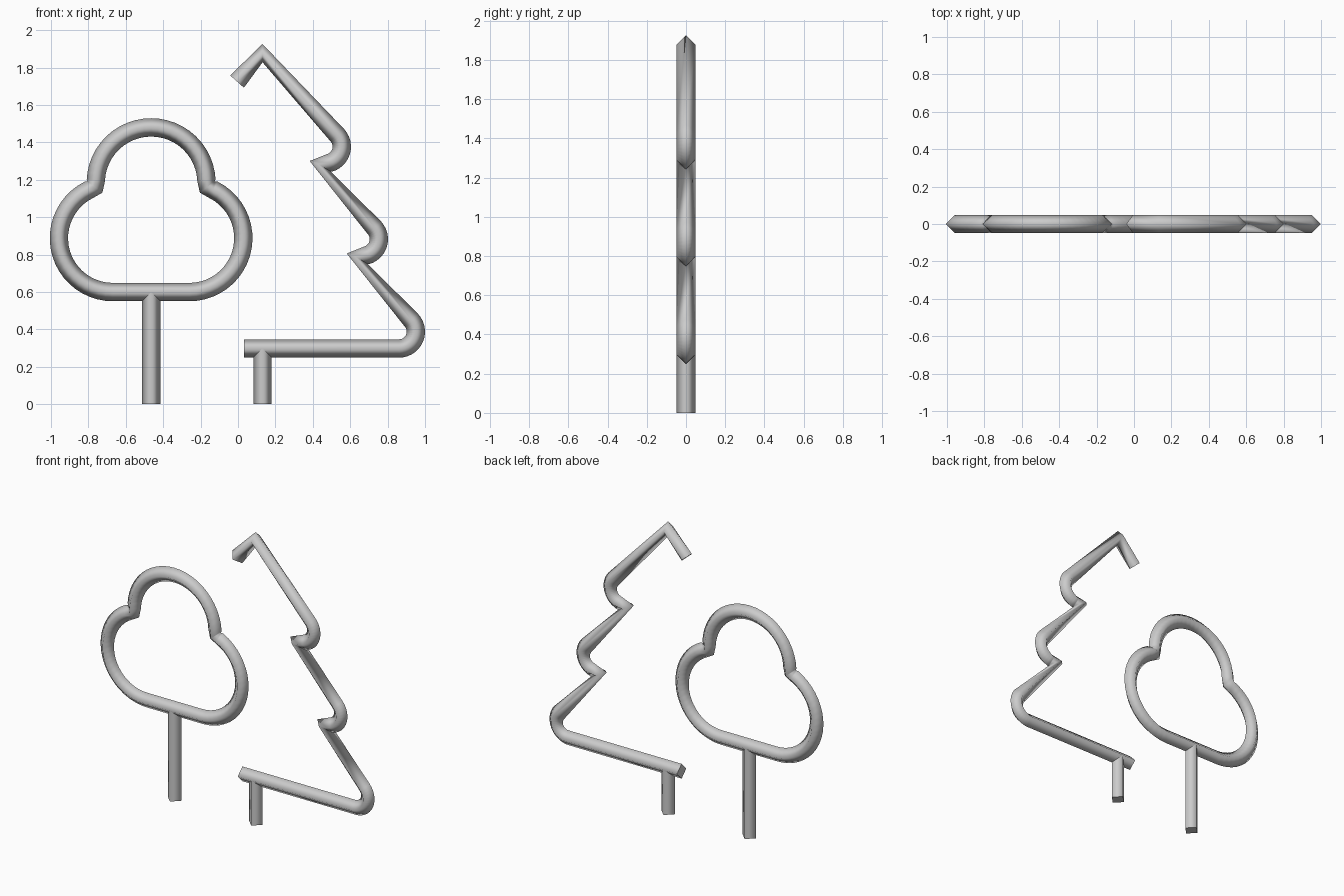
import bpy, bmesh, math
from mathutils import Vector

if "Cube" in bpy.data.objects:
    bpy.data.objects.remove(bpy.data.objects["Cube"])

R = 0.049  # half width of the diamond-section tube

grey = bpy.data.materials.new("plain grey")
grey.diffuse_color = (0.6, 0.6, 0.6, 1)
grey.use_nodes = True
grey.node_tree.nodes["Principled BSDF"].inputs["Base Color"].default_value = grey.diffuse_color


def arc(cx, cz, r, a0, a1, n):
    """Points along an arc in the xz plane, angles in degrees."""
    out = []
    for i in range(n + 1):
        a = math.radians(a0 + (a1 - a0) * i / n)
        out.append((cx + r * math.cos(a), cz + r * math.sin(a)))
    return out


def tube(name, pts, closed=False):
    """Sweep a four-sided diamond along a path in the xz plane."""
    p = [Vector((x, 0, z)) for x, z in pts]
    n = len(p)
    bm = bmesh.new()
    rings = []
    for i in range(n):
        t = Vector((0, 0, 0))
        if closed or i > 0:
            t += (p[i] - p[i - 1]).normalized()
        if closed or i < n - 1:
            t += (p[(i + 1) % n] - p[i]).normalized()
        t.normalize()
        side = Vector((t.z, 0, -t.x)) * R
        depth = Vector((0, R, 0))
        rings.append([bm.verts.new(p[i] + o) for o in (side, depth, -side, -depth)])
    for i in range(n if closed else n - 1):
        a, b = rings[i], rings[(i + 1) % n]
        for k in range(4):
            f = bm.faces.new((a[k], a[(k + 1) % 4], b[(k + 1) % 4], b[k]))
            f.smooth = True
    if not closed:
        bm.faces.new(rings[0][::-1])
        bm.faces.new(rings[-1])
    bmesh.ops.recalc_face_normals(bm, faces=bm.faces[:])
    me = bpy.data.meshes.new(name)
    bm.to_mesh(me)
    bm.free()
    me.materials.append(grey)
    ob = bpy.data.objects.new(name, me)
    bpy.context.collection.objects.link(ob)
    return ob


# round tree crown: two lower lobes joined to a top lobe
mid = -0.4645
right = arc(-0.26, 0.888, 0.2885, -90, 70.7, 22)
top = arc(mid, 1.184, 0.296, -4.7, 184.7, 26)[1:-1]
left = [(2 * mid - x, z) for x, z in reversed(right)]
tube("round_tree_crown", right + top + left, closed=True)
tube("round_tree_trunk", [(mid, 0), (mid, 0.596)])

# fir tree outline: hooked tip, three rounded branch tiers, base rail
fir = [(-0.005, 1.725), (0.131, 1.877)]
for i in range(3):
    cx, cz = 0.465 + 0.198 * i, 1.377 - 0.4945 * i
    if i < 2:
        fir += arc(cx, cz, 0.09, 43, -75, 12)
        fir.append((cx - 0.036, cz - 0.094))
    else:
        fir += arc(cx, cz, 0.09, 43, -90, 14)
fir.append((0.032, 0.298))
tube("fir_tree_outline", fir)
tube("fir_tree_trunk", [(0.131, 0), (0.131, 0.298)])
